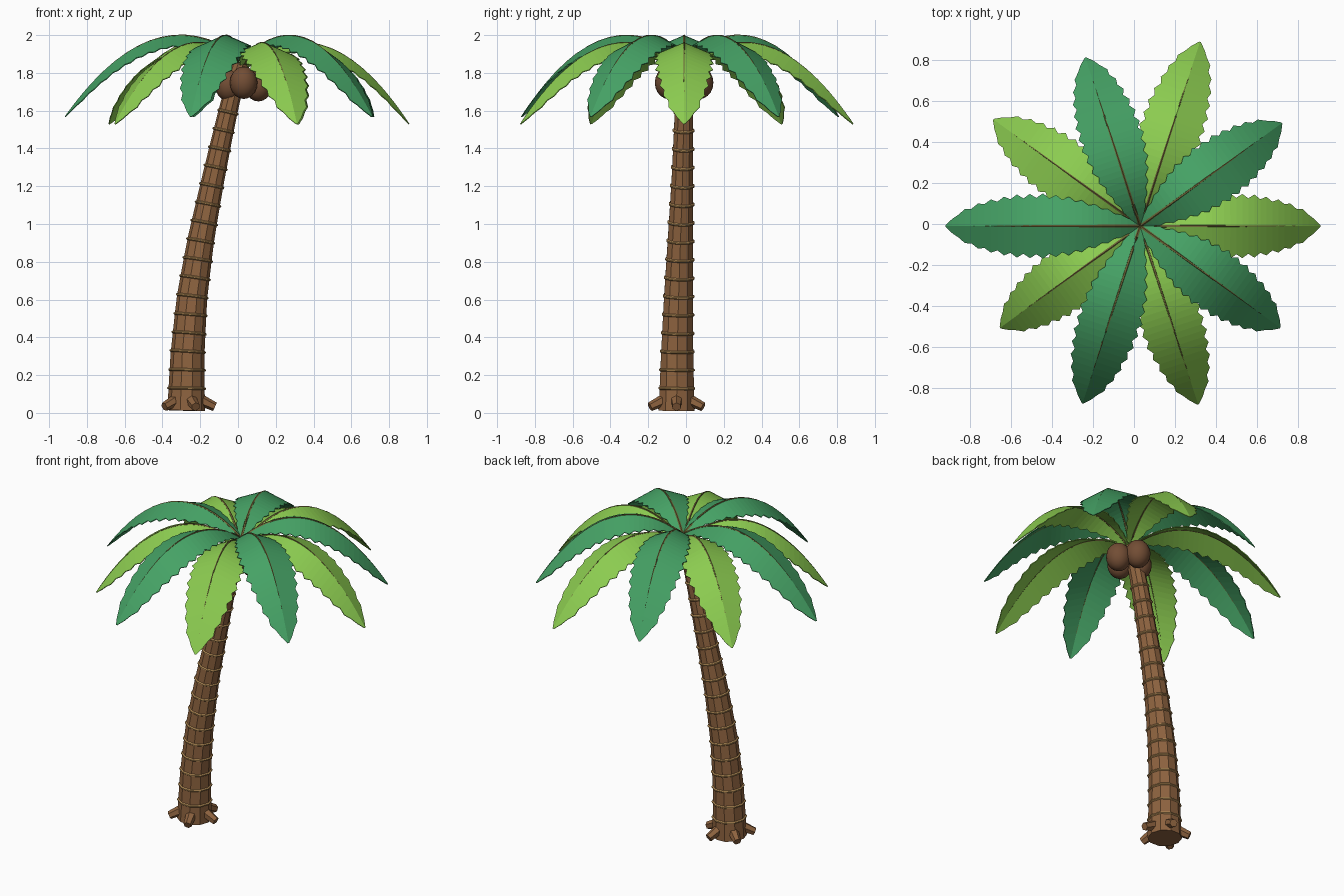
import bpy, bmesh, math
from mathutils import Vector, Matrix

if "Cube" in bpy.data.objects:
    bpy.data.objects.remove(bpy.data.objects["Cube"])


def material(name, rgb):
    m = bpy.data.materials.new(name)
    m.diffuse_color = (*rgb, 1)
    m.use_nodes = True
    m.node_tree.nodes["Principled BSDF"].inputs["Base Color"].default_value = m.diffuse_color
    return m


BARK = material("bark", (0.27, 0.125, 0.05))
RING = material("bark_ring", (0.48, 0.28, 0.10))
NUT = material("coconut_brown", (0.17, 0.075, 0.035))
RIB = material("rib_olive", (0.16, 0.14, 0.04))
LIGHT = material("light_leaf", (0.26, 0.60, 0.08))
DARK = material("dark_leaf", (0.06, 0.36, 0.13))


def finish(bm, name, mat, smooth=False):
    bmesh.ops.recalc_face_normals(bm, faces=bm.faces[:])
    me = bpy.data.meshes.new(name)
    bm.to_mesh(me)
    bm.free()
    me.materials.append(mat)
    for p in me.polygons:
        p.use_smooth = smooth
    ob = bpy.data.objects.new(name, me)
    bpy.context.collection.objects.link(ob)
    return ob


def tube(name, points, radii, sides, mat):
    """Sweep a polygon along a path, with capped ends."""
    bm = bmesh.new()
    rings = []
    n = len(points)
    for i, (p, r) in enumerate(zip(points, radii)):
        d = (points[min(i + 1, n - 1)] - points[max(i - 1, 0)]).normalized()
        ref = Vector((0, 1, 0)) if abs(d.y) < 0.8 else Vector((1, 0, 0))
        u = ref.cross(d).normalized()
        v = d.cross(u)
        rings.append([bm.verts.new(p + r * (math.cos(a) * u + math.sin(a) * v))
                      for a in (math.tau * k / sides for k in range(sides))])
    for a, b in zip(rings, rings[1:]):
        for k in range(sides):
            j = (k + 1) % sides
            bm.faces.new((a[k], a[j], b[j], b[k]))
    bm.faces.new(rings[0])
    bm.faces.new(rings[-1])
    return finish(bm, name, mat)


def lookup(table, t):
    """Linear interpolation in rows of (key, values...)."""
    for a, b in zip(table, table[1:]):
        if t <= b[0]:
            f = (t - a[0]) / (b[0] - a[0])
            return [x + (y - x) * f for x, y in zip(a[1:], b[1:])]
    return list(table[-1][1:])


# Trunk: leaning, tapered, ten sided (z, x, y, radius)
TRUNK = [(0.0, -0.275, -0.05, 0.10), (0.3, -0.268, -0.047, 0.09),
         (0.6, -0.245, -0.04, 0.081), (0.9, -0.20, -0.03, 0.071),
         (1.2, -0.14, -0.02, 0.061), (1.5, -0.075, -0.013, 0.053),
         (1.7, -0.028, -0.01, 0.048), (1.85, 0.015, -0.01, 0.044)]


def trunk_at(z):
    x, y, r = lookup(TRUNK, z)
    return Vector((x, y, z)), r


stations = [trunk_at(1.85 * i / 18) for i in range(19)]
stations[0][0].z = 0.012
tube("trunk", [s[0] for s in stations], [s[1] for s in stations], 10, BARK)

# Raised rings around the trunk
for i in range(16):
    z = 0.13 + 0.0975 * i
    p, r = trunk_at(z)
    d = (trunk_at(z + 0.06)[0] - trunk_at(z - 0.06)[0]).normalized()
    tube(f"trunk_ring_{i + 1}", [p + d * h for h in (-0.008, -0.003, 0.003, 0.008)],
         [r, r + 0.007, r + 0.007, r], 10, RING)

# Root stubs
BASE = Vector((-0.27, -0.05, 0))
for i in range(5):
    a = math.tau * i / 5
    out = Vector((math.cos(a), math.sin(a), 0))
    tube(f"root_{i + 1}", [BASE + out * 0.05 + Vector((0, 0, 0.078)),
                           BASE + out * 0.148 + Vector((0, 0, 0.032))],
         [0.034, 0.024], 6, BARK)

# Coconuts hanging under the crown
CROWN = Vector((0.03, -0.01, 0))
for i in range(4):
    a = math.tau * i / 4
    bm = bmesh.new()
    pos = CROWN + Vector((0.078 * math.cos(a), 0.082 * math.sin(a),
                          1.735 if i % 2 == 0 else 1.748))
    bmesh.ops.create_uvsphere(bm, u_segments=16, v_segments=10, radius=0.073,
                              matrix=Matrix.Translation(pos) @ Matrix.Diagonal((1, 1, 1.18, 1)))
    finish(bm, f"coconut_{i + 1}", NUT, True)

# Fronds: arched, folded along the rib, with toothed edges
WIDTH = [(0, 0.02), (0.1, 0.055), (0.2, 0.095), (0.35, 0.14), (0.5, 0.158),
         (0.65, 0.152), (0.8, 0.122), (0.92, 0.075), (1, 0.004)]
LENGTHS = [0.875, 0.85, 0.94, 0.86, 0.88, 0.945, 0.84, 0.905, 0.91, 0.84]
STEPS = 30


def frond(i, length):
    light = i % 2 == 0
    a = math.tau * i / 10
    out = Vector((math.cos(a), math.sin(a), 0))
    side = Vector((-math.sin(a), math.cos(a), 0))
    root = 1.83 if light else 1.868

    def spine(t):
        rise = 2 * t * (1 - t) * 0.365 - 0.30 * t * t
        return CROWN + out * (length * t) + Vector((0, 0, root + rise))

    bm = bmesh.new()
    rows = []
    for k in range(STEPS + 1):
        t = k / STEPS
        w = lookup(WIDTH, t)[0] * (1 if k % 2 else 0.87)
        c = spine(t)
        drop = Vector((0, 0, -0.42 * w))
        rows.append([bm.verts.new(p) for p in (c - side * w + drop, c, c + side * w + drop)])
    for p, q in zip(rows, rows[1:]):
        for j in (0, 1):
            bm.faces.new((p[j], q[j], q[j + 1], p[j + 1]))
    leaf = finish(bm, f"frond_{i + 1}", LIGHT if light else DARK)
    mod = leaf.modifiers.new("thickness", 'SOLIDIFY')
    mod.thickness = 0.005
    mod.offset = 0

    # Rib along the fold
    ts = [0.92 * k / 14 for k in range(15)]
    tube(f"frond_rib_{i + 1}", [spine(t) for t in ts],
         [0.008 - 0.006 * t for t in ts], 5, RIB)


for i, length in enumerate(LENGTHS):
    frond(i, length)
